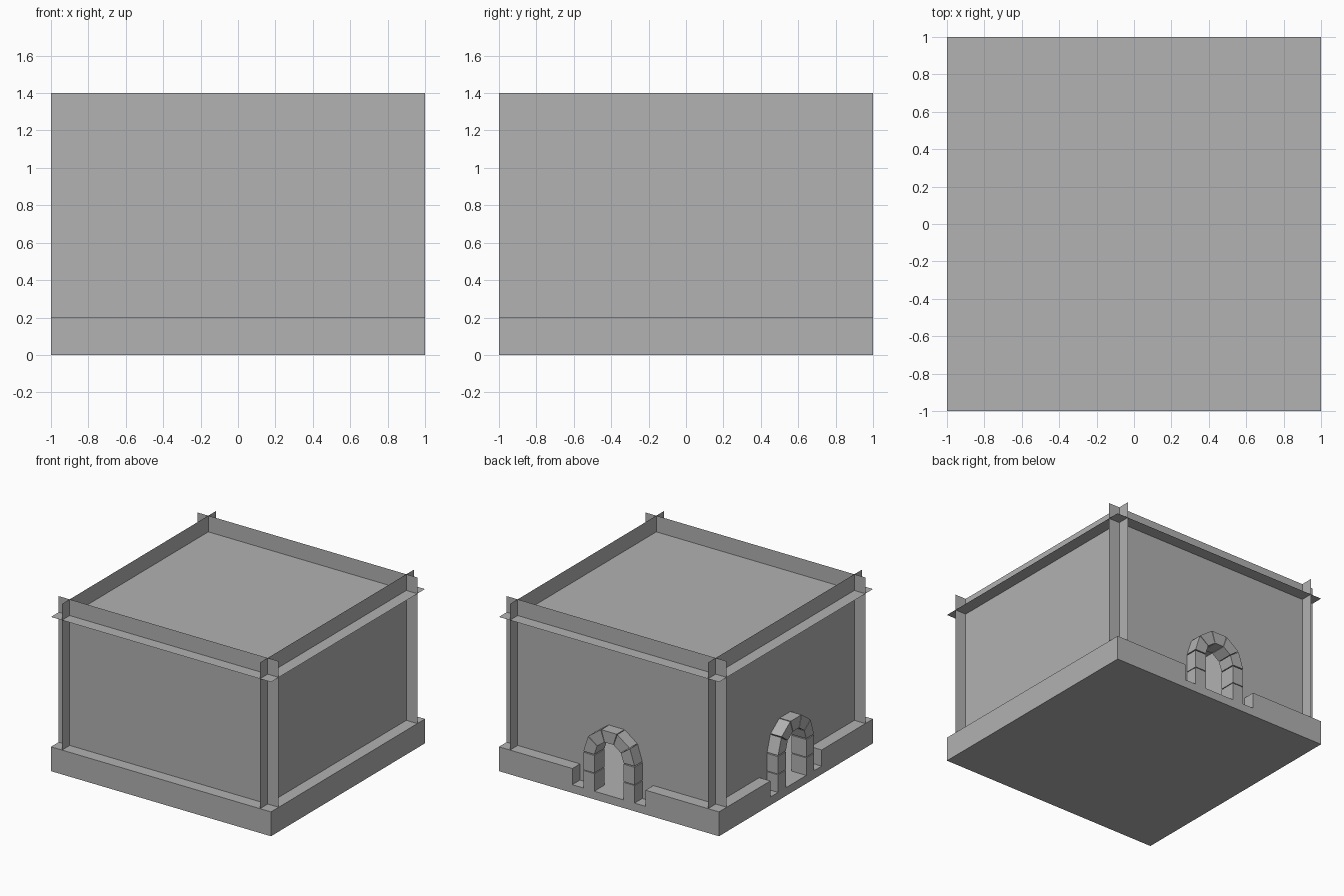
import bpy
from math import sin, cos, pi, radians
from mathutils import Matrix

cube = bpy.data.objects.get("Cube")
if cube:
    bpy.data.objects.remove(cube, do_unlink=True)

grey = bpy.data.materials.new("plain grey")
grey.use_nodes = True
COLOUR = (0.445, 0.445, 0.445, 1)
grey.diffuse_color = COLOUR
grey.node_tree.nodes["Principled BSDF"].inputs["Base Color"].default_value = COLOUR

FLOOR, BASE, ROOF, TOP = 0.067, 0.2, 1.267, 1.4
WALL = 0.9
SPRING, INNER, OUTER, HOLE = 0.367, 0.133, 0.233, 0.19
ARCH_BACK = 0.867
STONES, COURSES, GAP = 5, 2, 0.006


def make(name, verts, faces, turn=0):
    mesh = bpy.data.meshes.new(name)
    mesh.from_pydata(verts, [], faces)
    mesh.transform(Matrix.Rotation(radians(turn), 4, 'Z'))
    mesh.update()
    mesh.materials.append(grey)
    obj = bpy.data.objects.new(name, mesh)
    bpy.context.collection.objects.link(obj)
    return obj


def prism(name, profile, y0, y1, turn=0):
    """Extrude an (x, z) outline, counter-clockwise from -y, along y."""
    n = len(profile)
    verts = [(x, y0, z) for x, z in profile] + [(x, y1, z) for x, z in profile]
    faces = [list(range(n)), list(range(2 * n - 1, n - 1, -1))]
    faces += [(i, i + n, (i + 1) % n + n, (i + 1) % n) for i in range(n)]
    return make(name, verts, faces, turn)


def rect(x0, x1, z0, z1):
    return [(x0, z0), (x1, z0), (x1, z1), (x0, z1)]


def arc(radius, angle):
    return (radius * cos(angle), SPRING + radius * sin(angle))


def wall(name, turn, door):
    """Thin sheet, crossing its neighbours at the corners."""
    outline = [(-1, FLOOR)]
    if door:
        outline.append((-HOLE, FLOOR))
        outline += [arc(HOLE, pi - i * pi / STONES) for i in range(STONES + 1)]
        outline.append((HOLE, FLOOR))
    outline += [(1, FLOOR), (1, TOP), (-1, TOP)]
    make(name, [(x, WALL, z) for x, z in outline], [list(range(len(outline)))], turn)


def doorway(side, turn):
    """Stone arch: stacked jamb blocks and wedge stones."""
    step = (SPRING - FLOOR) / COURSES
    for s, label in ((-1, "a"), (1, "b")):
        x0, x1 = sorted((s * INNER, s * OUTER))
        for i in range(COURSES):
            z = FLOOR + i * step
            prism(f"{side}_jamb_{label}_{i}", rect(x0, x1, z, z + step - GAP),
                  ARCH_BACK, 1, turn)
    wedge = pi / STONES
    slack = GAP / OUTER / 2
    for i in range(STONES):
        a, b = i * wedge + slack, (i + 1) * wedge - slack
        prism(f"{side}_arch_stone_{i}",
              [arc(INNER, a), arc(OUTER, a), arc(OUTER, b), arc(INNER, b)],
              ARCH_BACK, 1, turn)


# Floor slab
prism("floor_slab", rect(-1, 1, 0, FLOOR), -1, 1)

# Four sides: curb, wall and, on two of them, a doorway
NOTCH = 0.333
for side, turn, door in (("back", 0, True), ("left_hand", 90, True),
                         ("front", 180, False), ("right_hand", 270, False)):
    spans = [(-1, -NOTCH), (NOTCH, WALL)] if door else [(-1, WALL)]
    for i, (x0, x1) in enumerate(spans):
        prism(f"{side}_curb_{i}", rect(x0, x1, FLOOR, BASE), WALL, 1, turn)
    wall(f"{side}_wall", turn, door)
    if door:
        doorway(side, turn)

# Flat roof sheet reaching past the walls
make("roof", [(-1, -1, ROOF), (1, -1, ROOF), (1, 1, ROOF), (-1, 1, ROOF)], [(0, 1, 2, 3)])
